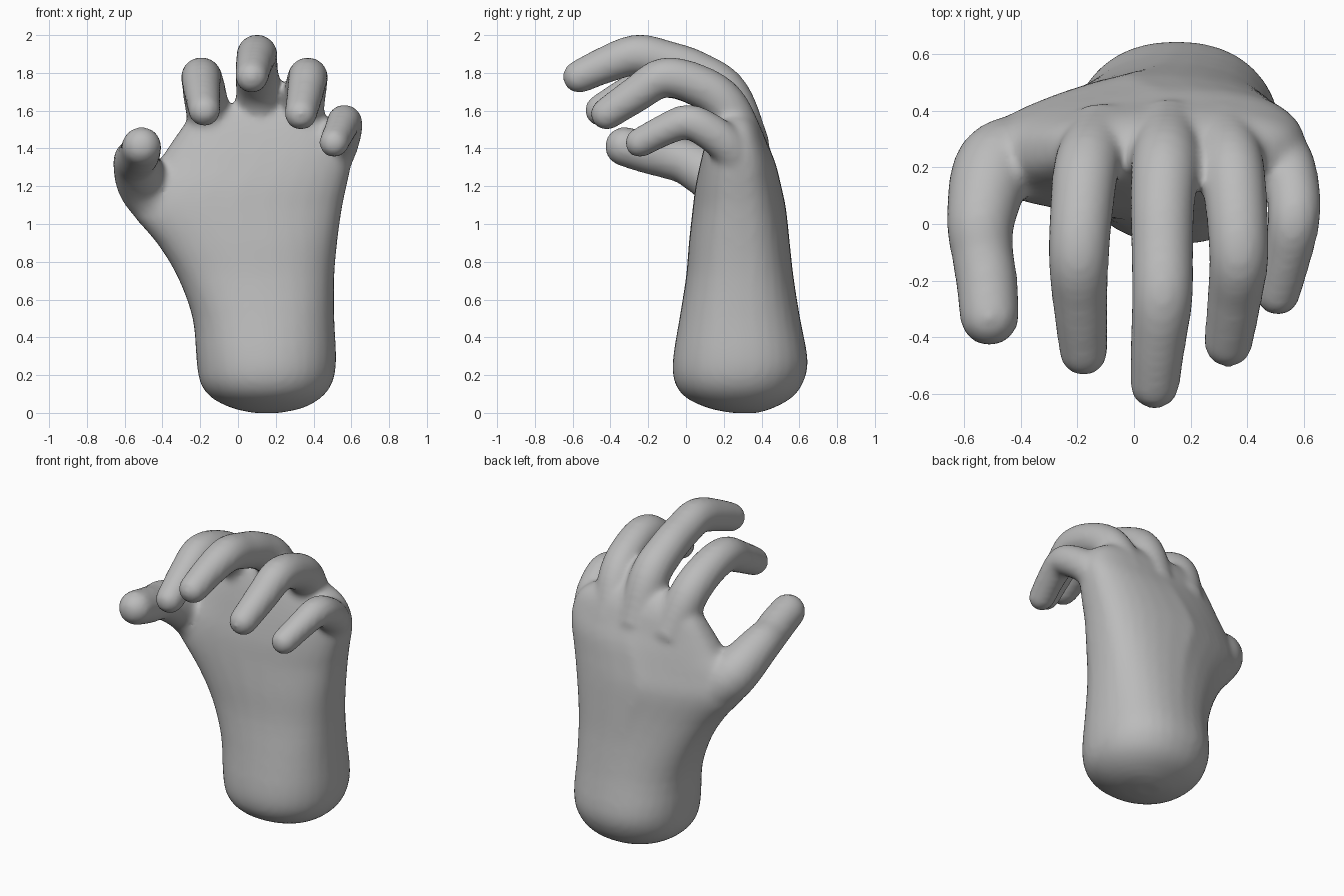
import bpy, bmesh, math
from mathutils import Vector

if "Cube" in bpy.data.objects:
    bpy.data.objects.remove(bpy.data.objects["Cube"], do_unlink=True)

skin = bpy.data.materials.new("plain_grey")
skin.use_nodes = True
GREY = (0.5, 0.5, 0.5, 1)
skin.diffuse_color = GREY
skin.node_tree.nodes["Principled BSDF"].inputs["Base Color"].default_value = GREY

SIDES = 32
bm = bmesh.new()


def spline(points, steps):
    """Smooth curve through points of any dimension (Catmull-Rom)."""
    p = [Vector(q) for q in points]
    p = [p[0] * 2 - p[1]] + p + [p[-1] * 2 - p[-2]]
    out = []
    for i in range(1, len(p) - 2):
        a, b, c, d = p[i - 1:i + 3]
        for k in range(steps):
            t = k / steps
            out.append((b * 2 + (c - a) * t + (a * 2 - b * 5 + c * 4 - d) * t**2
                        + (b * 3 - a - c * 3 + d) * t**3) / 2)
    return out + [p[-2]]


def skin_rings(rings):
    """Bridge consecutive rings and close both ends."""
    rows = [[bm.verts.new(co) for co in ring] for ring in rings]
    for lo, hi in zip(rows, rows[1:]):
        for i in range(SIDES):
            j = (i + 1) % SIDES
            bm.faces.new((lo[i], lo[j], hi[j], hi[i]))
    bm.faces.new(rows[0][::-1])
    bm.faces.new(rows[-1])


def finger(points):
    """Tapered tube through (x, y, z, radius) with a rounded tip."""
    path = [(q.to_3d(), q[3]) for q in spline(points, 5)]
    tip, r = path[-1]
    end_dir = (tip - path[-2][0]).normalized()
    for k in range(1, 7):
        a = k / 6 * math.radians(85)
        path.append((tip + end_dir * r * math.sin(a), r * math.cos(a)))
    rings = []
    for i, (c, rad) in enumerate(path):
        d = (path[min(i + 1, len(path) - 1)][0] - path[max(i - 1, 0)][0]).normalized()
        u = Vector((1, 0, 0))
        u = (u - d * u.dot(d)).normalized()
        v = d.cross(u)
        rings.append([c + (u * math.cos(t) + v * math.sin(t)) * rad
                      for t in (2 * math.pi * k / SIDES for k in range(SIDES))])
    skin_rings(rings)


def palm_ring(z, x0, x1, y0, y1, taper):
    """Oval, squarer up the palm; its back thins towards the thumb by taper."""
    cx, cy = (x0 + x1) / 2, (y0 + y1) / 2
    power = 0.95 - 0.2 * min(1, z)
    ring = []
    for k in range(SIDES):
        t = 2 * math.pi * k / SIDES
        c, s = math.cos(t), math.sin(t)
        px = math.copysign(abs(c)**power, c)
        py = math.copysign(abs(s)**power, s)
        thin = taper * max(0, -px)
        ring.append((cx + px * (x1 - x0) / 2,
                     cy + (py * (1 - thin) - thin * 0.7) * (y1 - y0) / 2, z))
    return ring


# wrist and palm: height, left-right extent, front-back extent, thumb-side taper
sections = [
    (0.0, 0.08, 0.22, 0.24, 0.38, 0),
    (0.025, -0.03, 0.34, 0.12, 0.46, 0),
    (0.08, -0.14, 0.44, 0.0, 0.56, 0),
    (0.16, -0.20, 0.50, -0.06, 0.62, 0),
    (0.28, -0.22, 0.52, -0.07, 0.645, 0),
    (0.5, -0.24, 0.51, -0.035, 0.605, 0.05),
    (0.72, -0.32, 0.51, 0.0, 0.57, 0.12),
    (0.9, -0.43, 0.525, 0.015, 0.55, 0.22),
    (1.08, -0.575, 0.55, 0.035, 0.53, 0.32),
    (1.2, -0.54, 0.575, 0.05, 0.505, 0.3),
    (1.32, -0.43, 0.60, 0.075, 0.475, 0.2),
    (1.42, -0.36, 0.60, 0.1, 0.435, 0.1),
    (1.52, -0.29, 0.55, 0.13, 0.395, 0),
    (1.59, -0.23, 0.43, 0.16, 0.35, 0),
    (1.63, -0.1, 0.32, 0.19, 0.30, 0),
]
skin_rings([palm_ring(*s) for s in spline(sections, 3)])

# thumb, index, middle, ring and little finger
finger([(-0.36, 0.25, 1.06, .15), (-0.49, 0.2, 1.2, .145), (-0.54, 0.02, 1.32, .122),
        (-0.535, -0.1, 1.35, .11), (-0.52, -0.2, 1.375, .109), (-0.51, -0.325, 1.41, .105)])
finger([(-0.11, 0.32, 1.38, .12), (-0.165, 0.21, 1.63, .117), (-0.185, 0.05, 1.74, .112),
        (-0.195, -0.12, 1.775, .107), (-0.19, -0.27, 1.705, .098), (-0.178, -0.45, 1.602, .086)])
finger([(0.12, 0.33, 1.4, .12), (0.11, 0.22, 1.68, .12), (0.1, 0.06, 1.8, .114),
        (0.1, -0.1, 1.86, .11), (0.1, -0.26, 1.895, .108), (0.085, -0.42, 1.845, .098),
        (0.073, -0.565, 1.78, .088)])
finger([(0.31, 0.32, 1.38, .12), (0.345, 0.21, 1.63, .114), (0.362, 0.05, 1.74, .11),
        (0.37, -0.12, 1.775, .105), (0.355, -0.26, 1.69, .097), (0.333, -0.42, 1.583, .086)])
finger([(0.47, 0.28, 1.25, .09), (0.53, 0.23, 1.4, .1), (0.562, 0.1, 1.505, .097),
        (0.562, 0.0, 1.54, .092), (0.54, -0.12, 1.495, .084), (0.508, -0.245, 1.43, .079)])

bmesh.ops.recalc_face_normals(bm, faces=bm.faces)
mesh = bpy.data.meshes.new("hand")
bm.to_mesh(mesh)
bm.free()
mesh.materials.append(skin)
hand = bpy.data.objects.new("hand", mesh)
bpy.context.collection.objects.link(hand)

# fuse palm and fingers into one soft skin
fuse = hand.modifiers.new("fuse", 'REMESH')
fuse.mode = 'VOXEL'
fuse.voxel_size = 0.018
fuse.use_smooth_shade = True
soften = hand.modifiers.new("soften", 'SMOOTH')
soften.factor = 0.5
soften.iterations = 10
bpy.context.view_layer.objects.active = hand
hand.select_set(True)
for m in ("fuse", "soften"):
    bpy.ops.object.modifier_apply(modifier=m)
bpy.ops.object.shade_smooth()
